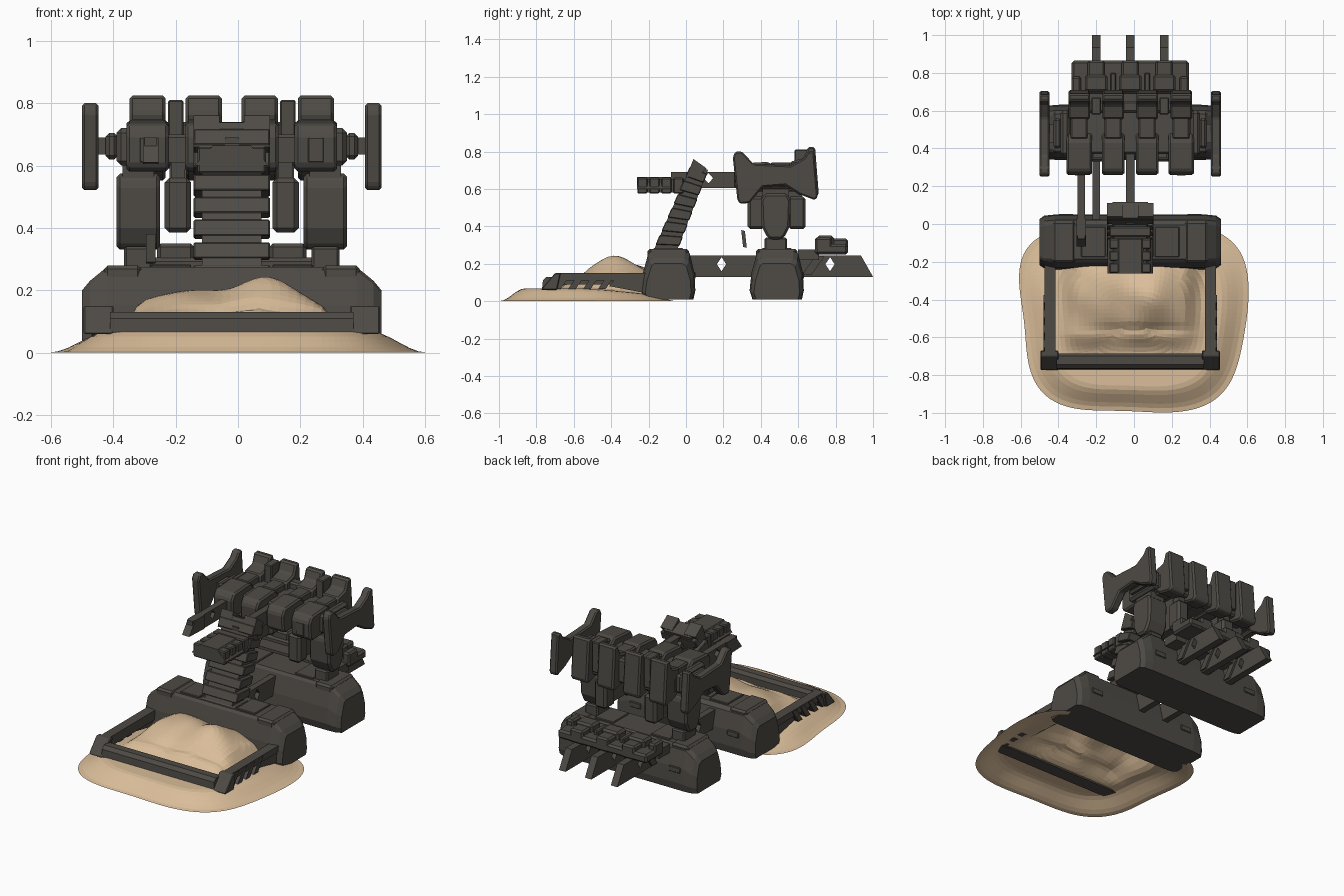
import bpy, bmesh, math

if "Cube" in bpy.data.objects:
    bpy.data.objects.remove(bpy.data.objects["Cube"])
C = -0.02  # machine's own mirror plane in x


def material(name, rgb):
    m = bpy.data.materials.new(name)
    m.diffuse_color = (*rgb, 1)
    m.use_nodes = True
    m.node_tree.nodes["Principled BSDF"].inputs["Base Color"].default_value = m.diffuse_color
    return m


STEEL = material("dark grey metal", (0.077, 0.070, 0.060))
SAND = material("pale sand", (0.70, 0.51, 0.32))


def finish(name, bm, mat, bevel=0):
    bmesh.ops.recalc_face_normals(bm, faces=bm.faces)
    me = bpy.data.meshes.new(name)
    bm.to_mesh(me)
    bm.free()
    me.materials.append(mat)
    ob = bpy.data.objects.new(name, me)
    bpy.context.collection.objects.link(ob)
    if bevel:
        b = ob.modifiers.new("bevel", 'BEVEL')
        b.width, b.segments = bevel, 1
    return ob


def loft(name, rings, bevel=0, mat=STEEL):
    """Skin a list of equal-length point rings and cap both ends."""
    bm = bmesh.new()
    vs = [[bm.verts.new(p) for p in r] for r in rings]
    n = len(rings[0])
    for a, b in zip(vs, vs[1:]):
        for i in range(n):
            bm.faces.new((a[i], a[(i + 1) % n], b[(i + 1) % n], b[i]))
    bm.faces.new(vs[0])
    bm.faces.new(vs[-1][::-1])
    return finish(name, bm, mat, bevel)


def slab(name, pts, x0, x1, bevel=0):
    """Extrude a (y, z) profile along x."""
    return loft(name, [[(x, y, z) for y, z in pts] for x in (x0, x1)], bevel)


def box(name, x0, x1, y0, y1, z0, z1, bevel=0):
    return slab(name, [(y0, z0), (y1, z0), (y1, z1), (y0, z1)], x0, x1, bevel)


def pair(fn, name, a, b, *args):
    """Make a part on both sides; a..b are distances from the mirror plane."""
    fn(name + "_left", C - b, C - a, *args)
    fn(name + "_right", C + a, C + b, *args)


def pslab(name, pts, a, b, bevel=0):
    pair(lambda n, x0, x1: slab(n, pts, x0, x1, bevel), name, a, b)


def pbox(name, a, b, *args):
    pair(box, name, a, b, *args)


def beam(name, x, w, y0, y1, z0, z1, hole, slant=0):
    """Flat beam with a diamond opening, made of two notched halves."""
    h, m = 0.025, (z0 + z1) / 2 + 0.01
    k = (z1 - z0) * 0.33
    for tag, s, ye in (("front", -1, y0), ("rear", 1, y1)):
        top = ye - (slant if s > 0 else 0)
        pts = [(ye, z0), (hole, z0), (hole, m - k), (hole + s * h, m), (hole, m + k), (hole, z1), (top, z1)]
        slab(f"{name}_{tag}", pts, x - w / 2, x + w / 2)


# Long pods, front and rear
def pod(name, yc):
    prof = [(-.13, 0), (-.145, .05), (-.135, .15), (-.105, .265), (-.09, .28),
            (.09, .28), (.115, .26), (.14, .15), (.145, .05), (.135, 0)]
    rings = []
    for x, sy, top in ((-.48, .84, .19), (-.455, .96, .22), (-.40, 1, .265),
                       (.40, 1, .265), (.455, .96, .22), (.48, .84, .19)):
        rings.append([(C + x, yc + y * sy, .01 + z * top / .28) for y, z in prof])
    loft(name + "_hull", rings)
    pbox(name + "_end_cap", .29, .41, yc - .11, yc + .11, .2, .28, .012)
    pbox(name + "_hatch", .13, .26, yc - .08, yc + .08, .26, .283, .004)
    pbox(name + "_rear_vent", .30, .38, yc + .12, yc + .147, .12, .155, .004)


pod("front_pod", -.095)
pod("rear_pod", .485)
box("front_pod_nose", -.14, .10, -.275, -.15, .09, .15, .01)

# Scoop frame: side arms, ribs, corner blocks and front bar
pslab("scoop_arm", [(-.76, .07), (-.68, .15), (-.22, .15), (-.22, .09), (-.62, .09)], .395, .44)
pslab("scoop_rail", [(-.71, .11), (-.68, .15), (-.2, .15), (-.2, .11)], .40, .455)
for i in range(4):
    y = -.71 + i * .08
    pslab(f"scoop_rib_{i}", [(y, .065), (y + .04, .065), (y + .095, .145), (y + .055, .145)], .42, .46)
pslab("scoop_plate", [(-.41, .08), (-.36, .148), (-.2, .148), (-.2, .04)], .41, .45)
pslab("scoop_corner", [(-.775, .06), (-.765, .075), (-.70, .15), (-.67, .15), (-.69, .06)], .38, .475, .004)
slab("scoop_bar", [(-.77, .06), (-.765, .11), (-.745, .13), (-.70, .13), (-.685, .11), (-.685, .06)], C - .39, C + .39)


# Leaning boom built of stacked segments
def boom_pt(t, s):
    return (-.195 + .225 * t + s * (.135 - .045 * t), .23 + .51 * t - s * .04 * t)


N = 7
for i in range(N):
    a, b, c = i / N, (i + .7) / N, (i + 1) / N
    slab(f"boom_segment_{i}", [boom_pt(a, 0), boom_pt(a, 1), boom_pt(b, 1), boom_pt(b, 0)], C - .122, C + .122, .004)
    slab(f"boom_link_{i}", [boom_pt(b, .03), boom_pt(b, .97), boom_pt(c, .97), boom_pt(c, .03)], C - .095, C + .095)
pslab("boom_top", [(.0, .66), (.08, .68), (.11, .71), (.04, .76)], .04, .122)
slab("boom_back_fin", [(.02, .64), (.06, .64), (.115, .70), (.09, .715)], C - .06, C + .06)
# Hammer block in front of the boom with ribs
box("hammer_core", C - .085, C + .085, -.25, .03, .58, .653)
for i in range(4):
    y = -.26 + i * .064
    box(f"hammer_rib_{i}", C - .11, C + .11, y, y + .054, .575, .66, .006)
loft("hammer_cap", [[(C + x, y, z) for x, z in ((-.12, .60), (.12, .60), (.06, .665), (-.06, .665))]
                    for y in (-.262, -.08)])

# Upper and lower connecting beams
beam("upper_centre_beam", C, .045, .0, .38, .605, .69, .12)
beam("upper_left_beam", -.28, .04, -.08, .38, .605, .69, .12)
slab("upper_left_tip", [(-.12, .61), (-.06, .69), (.03, .69), (.03, .605)], -.305, -.255)
for n, x in (("left", -.2), ("centre", C)):
    beam(f"lower_{n}_beam", x, .04, .0, .38, .13, .245, .19)
slab("loose_strut", [(.305, .29), (.325, .285), (.315, .375), (.295, .38)], -.295, -.265)

# Rear forks and the chunky rack resting on them
for n, x in (("left", -.2), ("centre", C), ("right", .16)):
    beam(f"fork_{n}", x, .045, .58, 1.0, .13, .245, .77, .065)
    box(f"rack_block_{n}", x - .06, x + .06, .70, .79, .26, .35, .012)
    box(f"rack_step_{n}", x - .045, x + .045, .78, .865, .25, .335, .01)
    slab(f"fork_rib_{n}", [(.62, .14), (.67, .14), (.74, .24), (.69, .24)], x - .035, x + .035)
box("rack_base", C - .31, C + .31, .69, .865, .25, .305, .012)
pbox("rack_end", .26, .31, .69, .78, .27, .34, .01)
pbox("rack_gap_block", .075, .105, .70, .80, .28, .33, .006)
box("rack_bridge", C - .29, C + .29, .60, .71, .22, .275)

# Upper body core and four dumbbell modules
box("body_core", C - .33, C + .33, .37, .62, .60, .70, .01)
box("body_rear_core", C - .30, C + .30, .59, .65, .59, .74, .01)
HEAD = [(.55, .61), (.555, .745), (.63, .765), (.652, .825), (.69, .825), (.71, .57), (.69, .55), (.60, .57)]
for kind, d, wf in (("inner", .09, .06), ("outer", .27, .068)):
    pslab(kind + "_module_head", HEAD, d - .058, d + .058, .01)
    front = [(.265, .60), (.26, .70), (.285, .735), (.44, .745), (.48, .71), (.48, .59), (.29, .58)]
    pslab(kind + "_module_front", front, d - wf, d + wf, .01)
    pbox(kind + "_module_waist", d - .045, d + .045, .45, .60, .585, .74, .008)
pbox("module_front_panel", .245, .295, .257, .28, .61, .69, .003)
pbox("module_fin", .155, .205, .58, .67, .62, .81, .005)

# Side axles and dumbbell shaped outer plates
pbox("axle_wide", .32, .37, .36, .60, .60, .72, .015)
pbox("axle_collar", .365, .405, .40, .56, .62, .705, .012)
pbox("axle_pin", .40, .44, .43, .53, .635, .69)
EAR = [(.25, .77), (.265, .80), (.30, .80), (.36, .735), (.56, .725), (.63, .765), (.655, .80), (.685, .80),
       (.705, .56), (.69, .54), (.61, .57), (.53, .62), (.41, .61), (.34, .525), (.29, .52), (.275, .54)]
pslab("outer_plate", EAR, .428, .48, .008)

# Legs carrying the upper body on the rear pod
LEG = [(.43, .35), (.405, .40), (.40, .54), (.42, .575), (.54, .575), (.56, .54), (.555, .40), (.53, .35), (.51, .33), (.45, .33)]
pslab("outer_leg", LEG, .23, .37, .012)
pbox("outer_leg_foot", .255, .345, .42, .54, .22, .34, .008)
pbox("outer_leg_hip", .25, .35, .41, .55, .56, .61)
for n, y0, y1 in (("front", .33, .42), ("rear", .545, .64)):
    pbox(n + "_inner_leg", .13, .215, y0, y1, .385, .56, .015)
    pbox(n + "_inner_leg_rod", .15, .195, y0 + .02, y1 - .02, .54, .61)
pbox("inner_leg_web", .145, .20, .40, .57, .40, .60)


# Sand sheet: low skirt outside the frame, heap inside it
def smooth(t):
    t = min(1, max(0, t))
    return t * t * (3 - 2 * t)


def bump(x, y, cx, cy, rx, ry):
    return math.exp(-((x - cx) / rx) ** 2 - ((y - cy) / ry) ** 2)


def sand_height(x, y, t):
    skirt = .068 * smooth((1 - t) / .27) * (1 - .6 * smooth((y + .6) / .6))
    inside = smooth((.40 - abs(x - C)) / .12) * smooth((y + .70) / .13)
    heap = .045 + .13 * bump(x, y, .10, -.38, .17, .17) + .10 * bump(x, y, -.2, -.3, .17, .22)
    heap += .025 * bump(x, y, .15, -.2, .25, .12) - .02 * bump(x, y, .05, -.56, .25, .03)
    heap += .006 * math.sin(23 * x + 9 * y) * math.sin(19 * y - 7 * x)
    return skirt + inside * heap


bm = bmesh.new()
GRID = 44
verts = {}
for i in range(GRID + 1):
    for j in range(GRID + 1):
        u, v = 2 * i / GRID - 1, 2 * j / GRID - 1
        t = max(abs(u), abs(v))                       # square ring number
        k = t / ((abs(u) ** 3.6 + abs(v) ** 3.6) ** (1 / 3.6)) if t else 0
        a = math.atan2(v, u)
        k *= 1 + .012 * t * math.sin(5 * a + 1)
        y = -.495 + .50 * v * k
        x = .595 * u * k * (1 + .15 * (y + .45))
        verts[i, j] = bm.verts.new((x, y, max(0, sand_height(x, y, t))))
for i in range(GRID):
    for j in range(GRID):
        bm.faces.new((verts[i, j], verts[i + 1, j], verts[i + 1, j + 1], verts[i, j + 1]))
# open the sheet where the front pod stands
gone = [f for f in bm.faces if abs(f.calc_center_median().x - C) < .45 and f.calc_center_median().y > -.19]
bmesh.ops.delete(bm, geom=gone, context='FACES')
finish("sand_heap", bm, SAND)
